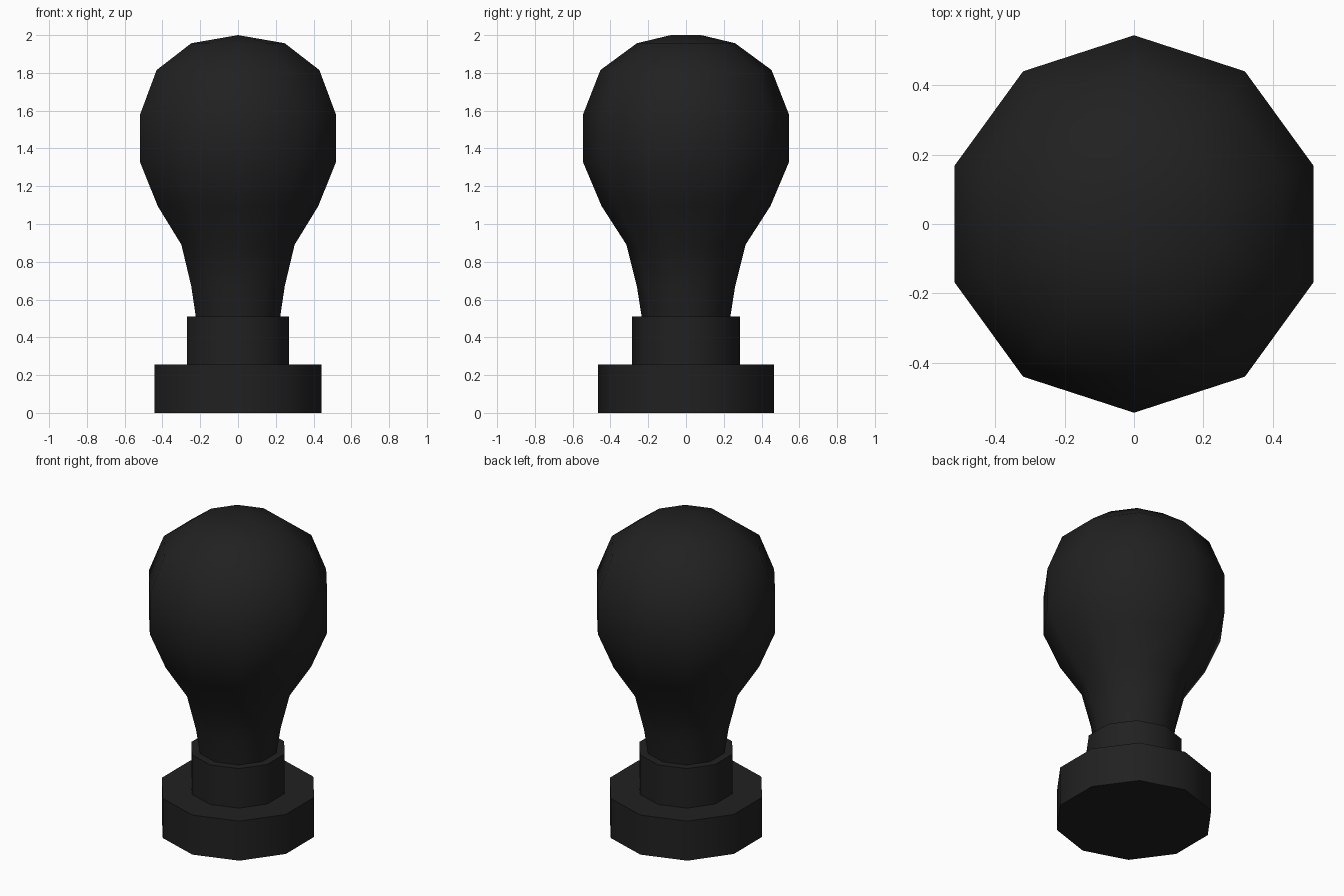
import bpy, bmesh, math

if "Cube" in bpy.data.objects:
    bpy.data.objects.remove(bpy.data.objects["Cube"])

SIDES = 10

black = bpy.data.materials.new("black")
black.diffuse_color = (0.015, 0.015, 0.015, 1)
black.use_nodes = True
black.node_tree.nodes["Principled BSDF"].inputs["Base Color"].default_value = black.diffuse_color


def lathe(name, profile, floor=False, ridge=None):
    """Ten-sided turned part from (radius, z) points; corners lie on the y axis."""
    bm = bmesh.new()
    rings = []
    for r, z in profile:
        angles = [math.pi / 2 + math.tau * i / SIDES for i in range(SIDES)]
        rings.append([bm.verts.new((r * math.cos(a), r * math.sin(a), z)) for a in angles])
    for lo, hi in zip(rings, rings[1:]):
        for i in range(SIDES):
            j = (i + 1) % SIDES
            bm.faces.new((lo[i], lo[j], hi[j], hi[i]))
    if floor:
        bm.faces.new(rings[0][::-1])
    if ridge:
        # Crown closes on a short ridge running front to back
        half, z = ridge
        back = bm.verts.new((0, half, z))
        front = bm.verts.new((0, -half, z))
        top = rings[-1]
        for i in range(SIDES):
            j = (i + 1) % SIDES
            ends = []
            for v in (top[j], top[i]):
                e = back if v.co.y > 0 else front
                if e not in ends:
                    ends.append(e)
            bm.faces.new([top[i], top[j]] + ends)
    bmesh.ops.recalc_face_normals(bm, faces=bm.faces) if floor and ridge else None
    mesh = bpy.data.meshes.new(name)
    bm.to_mesh(mesh)
    bm.free()
    mesh.materials.append(black)
    obj = bpy.data.objects.new(name, mesh)
    bpy.context.collection.objects.link(obj)
    bpy.ops.object.select_all(action='DESELECT')
    obj.select_set(True)
    bpy.context.view_layer.objects.active = obj
    bpy.ops.object.shade_smooth_by_angle(angle=math.radians(50))
    return obj


# Base foot, stepped collar and rounded knob
lathe("base", [(0.465, 0), (0.465, 0.255), (0.285, 0.255)], floor=True)
lathe("collar", [(0.285, 0.255), (0.285, 0.51), (0.235, 0.51)])
lathe("knob", [(0.235, 0.51), (0.26, 0.67), (0.315, 0.89), (0.447, 1.095),
               (0.545, 1.327), (0.545, 1.58), (0.453, 1.815), (0.26, 1.957)],
      ridge=(0.08, 2.0))
